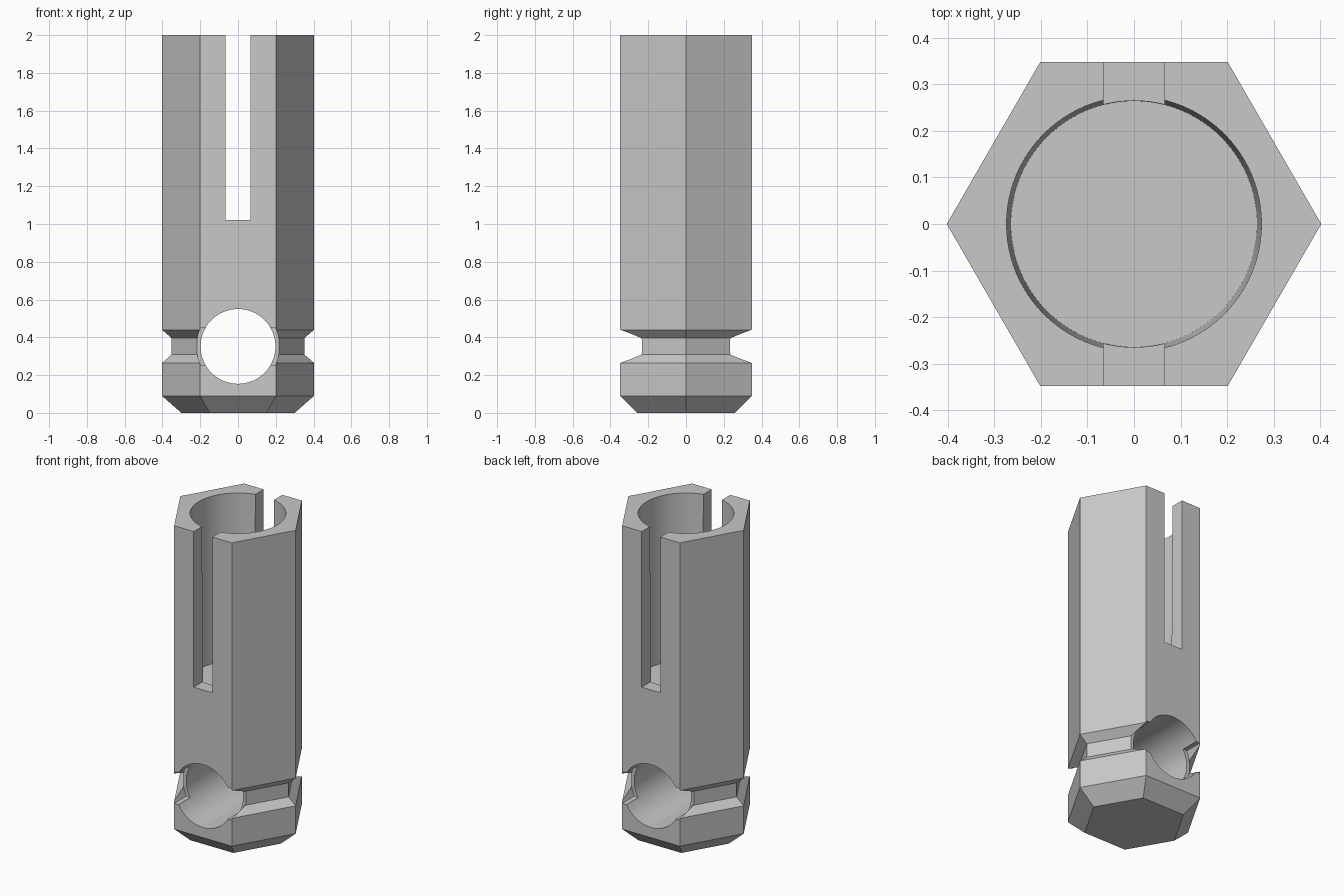
import bpy
import math
from mathutils import Vector

cube = bpy.data.objects.get("Cube")
if cube:
    bpy.data.objects.remove(cube, do_unlink=True)

grey = bpy.data.materials.new("plain grey")
grey.use_nodes = True
colour = (0.58, 0.58, 0.58, 1)
grey.diffuse_color = colour
grey.node_tree.nodes["Principled BSDF"].inputs["Base Color"].default_value = colour


def loft(name, rings):
    """Closed solid through a list of equally sized rings."""
    n = len(rings[0])
    verts = [p for ring in rings for p in ring]
    faces = [tuple(reversed(range(n))), tuple(range(len(verts) - n, len(verts)))]
    for k in range(len(rings) - 1):
        for i in range(n):
            j = (i + 1) % n
            faces.append((k * n + i, k * n + j, k * n + n + j, k * n + n + i))
    mesh = bpy.data.meshes.new(name)
    mesh.from_pydata(verts, [], faces)
    mesh.materials.append(grey)
    obj = bpy.data.objects.new(name, mesh)
    bpy.context.collection.objects.link(obj)
    return obj


def circle(radius, z, sides):
    return [Vector((radius * math.cos(math.tau * i / sides),
                    radius * math.sin(math.tau * i / sides), z)) for i in range(sides)]


def cross_ring(radius, y, limit):
    """Ring around the cross hole axis, flattened above and below at the limit."""
    ring = []
    for p in circle(radius, 0, 96):
        height = max(-limit, min(limit, p.y))
        ring.append(Vector((p.x, y, HOLE_Z - height)))
    return ring


HOLE_Z = 0.352
R = 0.402

# Hexagonal body with bottom chamfer and groove
profile = [(0.30, 0), (R, 0.09), (R, 0.265), (0.352, 0.308),
           (0.352, 0.396), (R, 0.44), (R, 2)]
body = loft("hex_body", [circle(r, z, 6) for r, z in profile])

# Tapered bore, slot, cross hole and the relief around the hole at the groove
bore = loft("bore_cutter", [circle(0.264, 0.95, 96), circle(0.2745, 2.1, 96)])
slot = loft("slot_cutter", [[Vector((x, y, z)) for x, y in
                             ((-0.065, -1), (0.065, -1), (0.065, 1), (-0.065, 1))]
                            for z in (1.02, 2.2)])
hole = loft("hole_cutter", [cross_ring(0.198, y, 1) for y in (-1, 1)])
reliefs = [loft("relief_cutter", [cross_ring(0.22, y, 0.1) for y in span])
           for span in ((-0.5, -0.232), (0.232, 0.5))]

bpy.context.view_layer.objects.active = body
for cutter in [bore, slot, hole] + reliefs:
    cutter.hide_render = True
    cut = body.modifiers.new("cut", 'BOOLEAN')
    cut.operation = 'DIFFERENCE'
    cut.solver = 'EXACT'
    cut.object = cutter
    bpy.ops.object.modifier_apply(modifier=cut.name)
    bpy.data.objects.remove(cutter, do_unlink=True)

# Smooth the round walls, keep the machined edges sharp
bpy.ops.object.select_all(action='DESELECT')
body.select_set(True)
bpy.ops.object.shade_smooth_by_angle(angle=math.radians(25))
